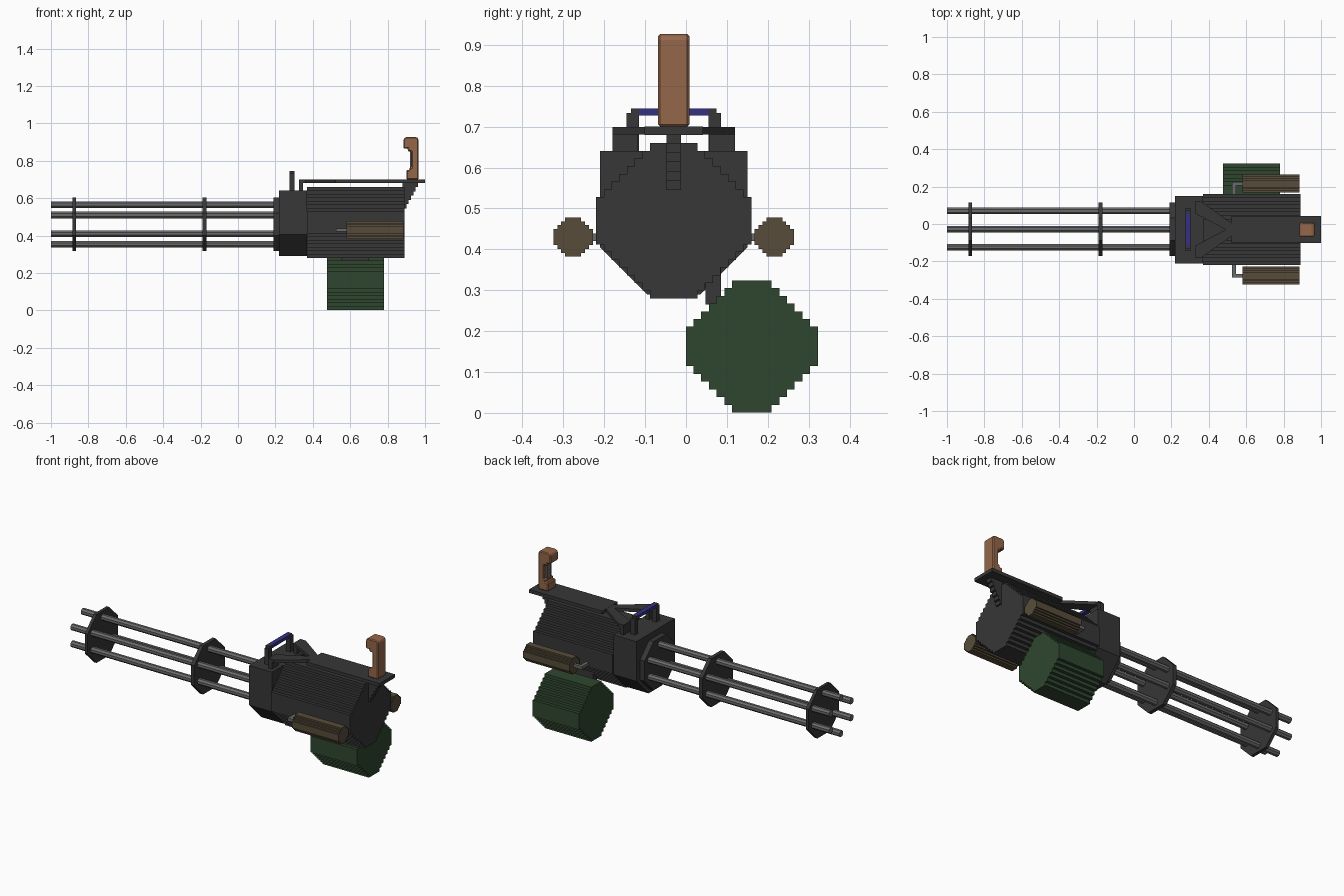
import bpy, bmesh, math
from mathutils import Vector

if "Cube" in bpy.data.objects:
    bpy.data.objects.remove(bpy.data.objects["Cube"], do_unlink=True)

U = 2 / 106          # step size of the blocky profiles
CY, CZ = -0.03, 0.47  # axis of the main body


def material(name, rgb):
    m = bpy.data.materials.new(name)
    m.use_nodes = True
    m.diffuse_color = (*rgb, 1)
    bsdf = m.node_tree.nodes["Principled BSDF"]
    bsdf.inputs["Base Color"].default_value = (*rgb, 1)
    bsdf.inputs["Roughness"].default_value = 0.8
    return m


DARK = material("dark metal", (0.038, 0.038, 0.038))
STEEL = material("steel grey", (0.145, 0.145, 0.145))
GREEN = material("drum green", (0.028, 0.062, 0.028))
TAN = material("olive tan", (0.095, 0.073, 0.042))
BROWN = material("grip brown", (0.30, 0.135, 0.07))
BLUE = material("handle blue", (0.035, 0.03, 0.23))


def prism(name, profile, axis, a, b, mat):
    """Extrude a 2D profile from a to b along x (y,z profile), y (x,z) or z (x,y)."""
    place = {"x": lambda p, t: (t, p[0], p[1]),
             "y": lambda p, t: (p[0], t, p[1]),
             "z": lambda p, t: (p[0], p[1], t)}[axis]
    bm = bmesh.new()
    base = bm.faces.new([bm.verts.new(place(p, a)) for p in profile])
    out = bmesh.ops.extrude_face_region(bm, geom=[base])
    shift = Vector(place((0, 0), b - a))
    bmesh.ops.translate(bm, vec=shift,
                        verts=[g for g in out["geom"] if isinstance(g, bmesh.types.BMVert)])
    bmesh.ops.recalc_face_normals(bm, faces=bm.faces[:])
    me = bpy.data.meshes.new(name)
    bm.to_mesh(me)
    bm.free()
    me.materials.append(mat)
    ob = bpy.data.objects.new(name, me)
    bpy.context.collection.objects.link(ob)
    return ob


def box(name, x, y, z, mat):
    return prism(name, [(x[0], y[0]), (x[1], y[0]), (x[1], y[1]), (x[0], y[1])], "z", *z, mat)


def stepped(cy, cz, half, cut, step):
    """Octagon outline whose diagonal sides are staircases."""
    pts = []
    for sy, sz in ((1, 1), (-1, 1), (-1, -1), (1, -1)):
        q = []
        for k in range(cut):
            q.append((half - k * step, half - (cut - k) * step))
            q.append((half - (k + 1) * step, half - (cut - k) * step))
        q.append((half - cut * step, half))
        q = [(cy + sy * y, cz + sz * z) for y, z in q]
        pts += q if sy * sz > 0 else q[::-1]
    return pts


def octagon(cy, cz, r, f):
    return [(cy + y, cz + z) for y, z in
            ((r, -f), (r, f), (f, r), (-f, r), (-r, f), (-r, -f), (-f, -r), (f, -r))]


# Main body and the square-topped front housing
prism("body", stepped(CY, CZ, 0.19, 7, U), "x", 0.37, 0.89, DARK)
prism("front_housing",
      [(CY + y, z) for y, z in ((-0.18, 0.64), (0.18, 0.64), (0.18, 0.405),
                                (0.065, 0.29), (-0.065, 0.29), (-0.18, 0.405))],
      "x", 0.22, 0.37, DARK)

# Barrel plates
for name, a, b in (("muzzle_plate", -0.885, -0.867), ("middle_plate", -0.19, -0.168),
                   ("barrel_ring", 0.19, 0.22)):
    prism(name, octagon(-0.027, 0.46, 0.143, 0.06), "x", a, b, DARK)

# Six barrels around the axis
for i, (dy, dz) in enumerate(((0, 0.106), (0.097, 0.05), (0.097, -0.05),
                              (0, -0.106), (-0.097, -0.05), (-0.097, 0.05))):
    prism(f"barrel_{i + 1}", octagon(-0.027 + dy, 0.46 + dz, 0.0175, 0.0073),
          "x", -1.0, 0.2, STEEL)

# Ammunition drum and its feed neck
prism("drum", stepped(0.161, 0.1625, 0.1615, 6, U), "x", 0.475, 0.78, GREEN)
box("drum_neck", (0.55, 0.70), (0.048, 0.085), (0.265, 0.36), DARK)

# Side cylinders with bent steel rods
for side, s in (("right", -1), ("left", 1)):
    y = CY + s * 0.246
    prism(f"{side}_side_grip", stepped(y, 0.43, 0.048, 3, U / 2), "x", 0.58, 0.885, TAN)
    box(f"{side}_rod_cross", (0.525, 0.545), sorted((CY + s * 0.17, y + s * 0.009)),
        (0.421, 0.439), STEEL)
    box(f"{side}_rod_end", (0.545, 0.585), (y - 0.009, y + 0.009), (0.421, 0.439), STEEL)

    # Carry handle post, with a stepped shoulder
    box(f"{side}_handle_post", (0.275, 0.303), sorted((CY + s * 0.085, CY + s * 0.115)),
        (0.635, 0.733), DARK)
    box(f"{side}_handle_corner", (0.275, 0.303), sorted((CY + s * 0.085, CY + s * 0.104)),
        (0.733, 0.745), DARK)

    # Diagonal strut and its pillar
    prism(f"{side}_strut", [(x, CY + s * d) for x, d in
          ((0.325, 0.15), (0.36, 0.15), (0.57, 0), (0.49, 0), (0.325, 0.088))],
          "z", 0.681, 0.699, DARK)
    box(f"{side}_strut_pillar", (0.325, 0.348), sorted((CY + s * 0.088, CY + s * 0.15)),
        (0.635, 0.69), DARK)
box("handle_bar", (0.275, 0.303), (CY - 0.085, CY + 0.085), (0.727, 0.745), BLUE)

# Top plate and the stepped bracket under its overhang
box("top_plate", (0.52, 1.0), (CY - 0.072, CY + 0.072), (0.68, 0.70), DARK)
for i in range(6):
    z = 0.545 + i * 0.0228
    box(f"bracket_step_{i + 1}", (0.88, 0.90 + i * 0.0125), (CY - 0.018, CY + 0.018),
        (z, z + 0.0228), DARK)

# Rear grip: upright with hooked head and foot, and a trigger on its front
grip = prism("rear_grip",
             [(0.90, 0.70), (0.965, 0.70), (0.965, 0.917), (0.955, 0.927), (0.895, 0.927),
              (0.885, 0.915), (0.885, 0.865), (0.908, 0.865), (0.908, 0.85), (0.928, 0.85),
              (0.928, 0.765), (0.918, 0.765), (0.918, 0.75), (0.90, 0.75)],
             "y", CY - 0.038, CY + 0.038, BROWN)
bevel = grip.modifiers.new("edge_chamfer", "BEVEL")
bevel.width = 0.008
bevel.segments = 1
box("trigger", (0.919, 0.93), (CY - 0.016, CY + 0.016), (0.765, 0.85), STEEL)
